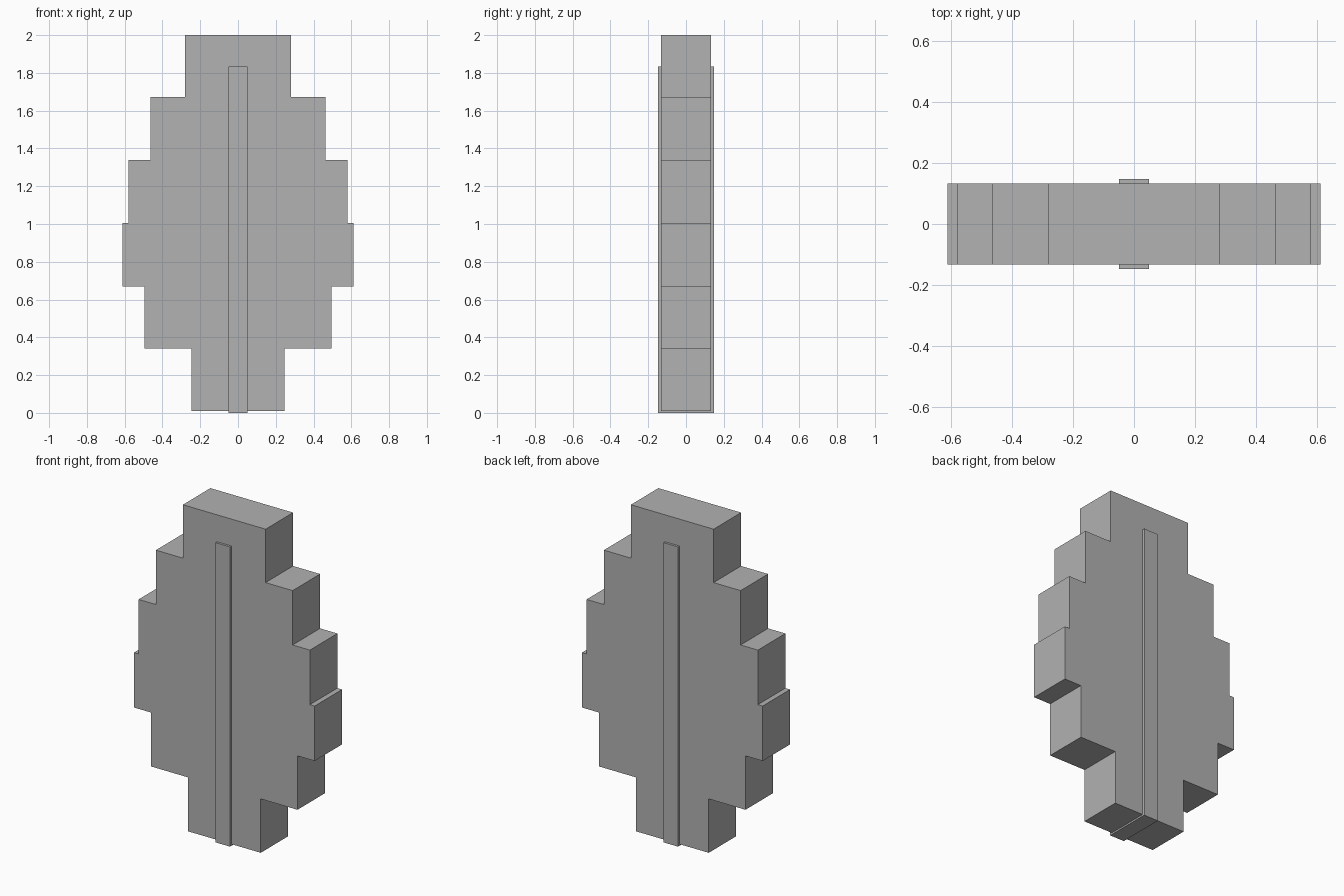
import bpy
import bmesh

if "Cube" in bpy.data.objects:
    bpy.data.objects.remove(bpy.data.objects["Cube"])

grey = bpy.data.materials.new("grey")
grey.diffuse_color = (0.445, 0.445, 0.445, 1.0)
grey.use_nodes = True
grey.node_tree.nodes["Principled BSDF"].inputs["Base Color"].default_value = grey.diffuse_color


def extruded(name, outline, y_front, y_back):
    """Solid made from an (x, z) outline pushed from front to back."""
    bm = bmesh.new()
    face = bm.faces.new([bm.verts.new((x, y_front, z)) for x, z in outline])
    result = bmesh.ops.extrude_face_region(bm, geom=[face])
    moved = [v for v in result["geom"] if isinstance(v, bmesh.types.BMVert)]
    bmesh.ops.translate(bm, verts=moved, vec=(0, y_back - y_front, 0))
    bmesh.ops.recalc_face_normals(bm, faces=bm.faces)
    mesh = bpy.data.meshes.new(name)
    bm.to_mesh(mesh)
    bm.free()
    mesh.materials.append(grey)
    obj = bpy.data.objects.new(name, mesh)
    bpy.context.collection.objects.link(obj)
    return obj


# Stepped leaf blade: half width of each tier, bottom to top
levels = [0.01, 0.34, 0.67, 1.006, 1.34, 1.673, 2.0]
half_widths = [0.247, 0.496, 0.612, 0.58, 0.463, 0.28]
right = []
for w, low, high in zip(half_widths, levels, levels[1:]):
    right += [(w, low), (w, high)]
left = [(-x, z) for x, z in reversed(right)]
extruded("leaf_blade", right + left, -0.133, 0.133)

# Central rib standing proud on both sides
extruded("leaf_rib", [(-0.049, 0), (0.049, 0), (0.049, 1.835), (-0.049, 1.835)],
         -0.147, 0.147)
